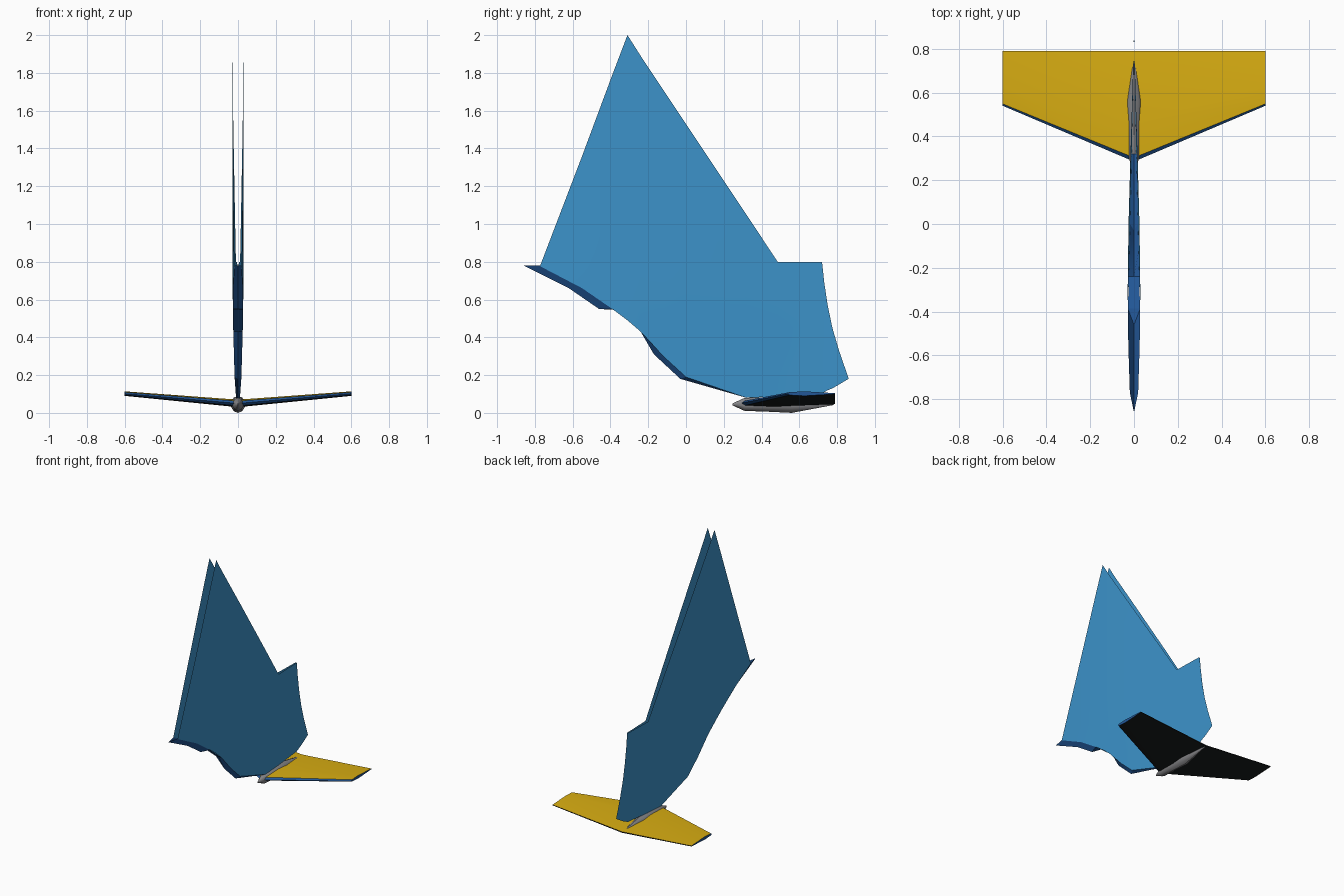
import bpy, bmesh, math

if "Cube" in bpy.data.objects:
    bpy.data.objects.remove(bpy.data.objects["Cube"])


def material(name, rgb):
    m = bpy.data.materials.new(name)
    m.diffuse_color = (*rgb, 1)
    m.use_nodes = True
    m.node_tree.nodes["Principled BSDF"].inputs["Base Color"].default_value = m.diffuse_color
    return m


BLUE = material("sky blue", (0.045, 0.29, 0.59))
NAVY = material("dark blue", (0.016, 0.095, 0.31))
YELLOW = material("yellow", (0.69, 0.42, 0.006))
BLACK = material("black", (0.009, 0.012, 0.012))
GREY = material("grey", (0.24, 0.24, 0.25))


def interp(table, t):
    for (a, va), (b, vb) in zip(table, table[1:]):
        if t <= b:
            return va + (vb - va) * max(0, t - a) / (b - a)
    return table[-1][1]


def build(name, verts, faces, mats, rule=None, angle=25, weld=True):
    me = bpy.data.meshes.new(name)
    me.from_pydata(verts, [], faces)
    for m in mats:
        me.materials.append(m)
    ob = bpy.data.objects.new(name, me)
    bpy.context.collection.objects.link(ob)
    bm = bmesh.new()
    bm.from_mesh(me)
    if rule:
        bm.faces.ensure_lookup_table()
        for i, f in enumerate(bm.faces):
            f.material_index = rule(i, f)
    if weld:
        bmesh.ops.remove_doubles(bm, verts=bm.verts, dist=0.0005)
        bmesh.ops.dissolve_degenerate(bm, edges=bm.edges, dist=0.0002)
    bm.to_mesh(me)
    bm.free()
    bpy.ops.object.select_all(action='DESELECT')
    ob.select_set(True)
    bpy.context.view_layer.objects.active = ob
    bpy.ops.object.shade_smooth_by_angle(angle=math.radians(angle))
    return ob


# Fin half thickness along the chord, thinner towards the foot
CHORD = [(-0.77, 0.019), (-0.55, 0.026), (-0.31, 0.029), (0, 0.025),
         (0.32, 0.016), (0.72, 0.004), (0.86, 0.001)]
FOOT = [(0.08, 0.65), (0.6, 1.0), (2.0, 1.0)]


def half(y, z):
    return interp(CHORD, y) * interp(FOOT, z)


# Fin skins: columns of (y, bottom z, top z)
COLS = [(-0.77, 0.775, 0.785), (-0.55, 0.66, 1.36), (-0.39, 0.55, 1.79),
        (-0.31, 0.49, 2.0), (-0.24, 0.43, 1.89), (-0.12, 0.30, 1.71),
        (0, 0.19, 1.53), (0.32, 0.08, 1.05), (0.485, 0.087, 0.80),
        (0.72, 0.105, 0.80), (0.732, 0.11, 0.69), (0.75, 0.12, 0.57),
        (0.775, 0.13, 0.45), (0.81, 0.15, 0.33), (0.86, 0.18, 0.185)]
ROWS = 6
for side, label in ((1, "right"), (-1, "left")):
    verts, faces = [], []
    for y, lo, hi in COLS:
        for r in range(ROWS + 1):
            z = lo + (hi - lo) * r / ROWS
            verts.append((side * half(y, z), y, z))
    n = ROWS + 1
    for c in range(len(COLS) - 1):
        for r in range(ROWS):
            a = c * n + r
            f = (a, a + n, a + n + 1, a + 1)
            faces.append(f if side > 0 else f[::-1])
    build("fin_skin_" + label, verts, faces, [BLUE], weld=False)

# Leading edge strip: skin edge (y, z) joined to the nose line (y, z)
EDGE = [(-0.77, 0.78, -0.86, 0.78), (-0.55, 0.66, -0.62, 0.66),
        (-0.39, 0.55, -0.46, 0.55), (-0.385, 0.546, -0.385, 0.546),
        (-0.24, 0.43, -0.24, 0.43), (-0.12, 0.30, -0.17, 0.31),
        (0, 0.19, -0.03, 0.18), (0.32, 0.08, 0.32, 0.08)]
verts, faces = [], []
for y, z, ny, nz in EDGE:
    h = half(y, z)
    verts += [(-h, y, z), (0, ny, nz), (h, y, z)]
for i in range(len(EDGE) - 1):
    for k in range(2):
        a = i * 3 + k
        faces.append((a, a + 3, a + 4, a + 1))
build("fin_leading_edge", verts, faces, [NAVY])

# Tailplane: cambered section as (chord fraction, height), root to tip
SECTION = [(0, 0), (0.035, 0.013), (0.35, 0.02), (1, 0.004),
           (1, -0.004), (0.35, -0.02), (0.035, -0.013)]
SPAN = [(-0.6, 0.54, 0.102, 0.6), (0, 0.285, 0.05, 1.0), (0.6, 0.54, 0.102, 0.6)]
verts, faces = [], []
k = len(SECTION)
for x, lead, mid, thick in SPAN:
    verts += [(x, lead + (0.79 - lead) * f, mid + h * thick) for f, h in SECTION]
for s in range(2):
    for j in range(k):
        a, b = s * k + j, s * k + (j + 1) % k
        faces.append((a, b, b + k, a + k)[::-1])
faces += [tuple(range(k))[::-1], tuple(range(2 * k, 3 * k))]


def tailplane_rule(i, f):
    if i >= 2 * k or i % k in (0, k - 1):   # tips and nose
        return 2
    return 0 if i % k < 3 else 1            # upper, lower


tail = build("tailplane", verts, faces, [YELLOW, BLACK, NAVY], tailplane_rule)
bm = bmesh.new()
bm.from_mesh(tail.data)
bmesh.ops.recalc_face_normals(bm, faces=bm.faces)
bm.to_mesh(tail.data)
bm.free()

# Bullet fairing where fin and tailplane meet: (y, half width)
RINGS = [(0.245, 0.004), (0.31, 0.029), (0.44, 0.033), (0.56, 0.038), (0.78, 0.003)]
N = 10
verts, faces = [], []
for y, r in RINGS:
    for i in range(N):
        t = 2 * math.pi * i / N + math.pi / 2
        verts.append((r * math.cos(t), y, 0.045 + 1.18 * r * math.sin(t)))
for s in range(len(RINGS) - 1):
    for i in range(N):
        a, b = s * N + i, s * N + (i + 1) % N
        faces.append((a, a + N, b + N, b))
faces += [tuple(range(N)), tuple(range((len(RINGS) - 1) * N, len(RINGS) * N))[::-1]]
fairing = build("bullet_fairing", verts, faces, [GREY], angle=40)
bm = bmesh.new()
bm.from_mesh(fairing.data)
bmesh.ops.recalc_face_normals(bm, faces=bm.faces)
bm.to_mesh(fairing.data)
bm.free()
